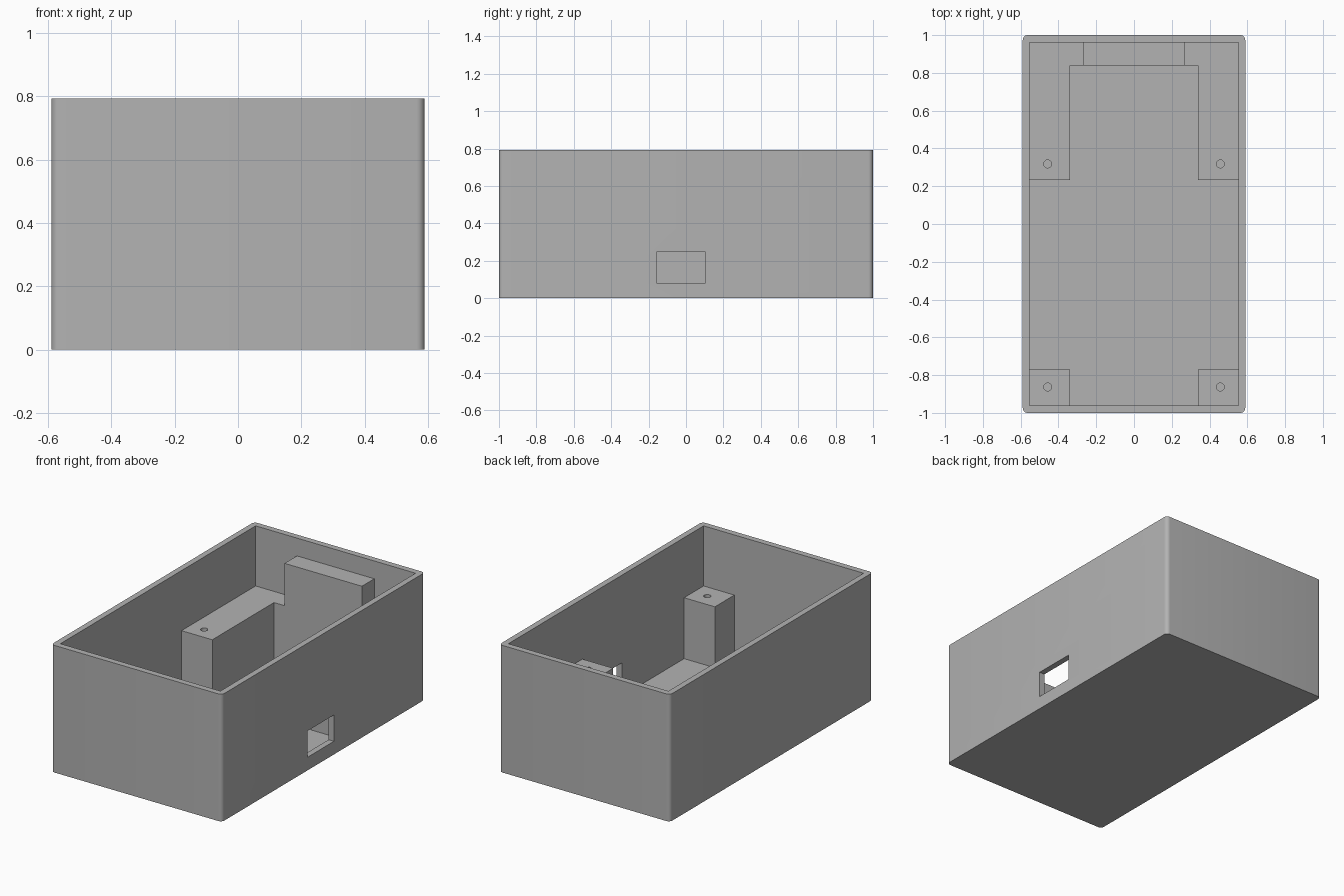
import bpy
import bmesh
from mathutils import Matrix, Vector

if "Cube" in bpy.data.objects:
    bpy.data.objects.remove(bpy.data.objects["Cube"])

W, L, H = 0.589, 1.0, 0.793        # outer half width, half length, height
IW, IL, FLOOR = 0.552, 0.962, 0.038  # cavity half width, half length, floor
POST_X, POST_TOP = 0.34, 0.418
SINK = 0.01                        # how far supports bury into the shell

grey = bpy.data.materials.new("plain grey")
grey.use_nodes = True
grey.diffuse_color = (0.45, 0.45, 0.45, 1)
grey.node_tree.nodes["Principled BSDF"].inputs["Base Color"].default_value = (0.45, 0.45, 0.45, 1)


def finish(name, bm):
    bmesh.ops.recalc_face_normals(bm, faces=bm.faces)
    mesh = bpy.data.meshes.new(name)
    bm.to_mesh(mesh)
    bm.free()
    mesh.materials.append(grey)
    obj = bpy.data.objects.new(name, mesh)
    bpy.context.collection.objects.link(obj)
    return obj


def box(name, lo, hi, corner=0):
    lo, hi = Vector(lo), Vector(hi)
    bm = bmesh.new()
    bmesh.ops.create_cube(bm, size=1, matrix=Matrix.Translation((lo + hi) / 2)
                          @ Matrix.Diagonal((*(hi - lo), 1)))
    if corner:
        upright = [e for e in bm.edges
                   if abs(e.verts[0].co.z - e.verts[1].co.z) > 0.1]
        bmesh.ops.bevel(bm, geom=upright, offset=corner, segments=6,
                        profile=0.5, affect='EDGES')
    return finish(name, bm)


def prism(name, outline, z0, z1):
    bm = bmesh.new()
    face = bm.faces.new([bm.verts.new((x, y, z0)) for x, y in outline])
    up = bmesh.ops.extrude_face_region(bm, geom=[face])["geom"]
    bmesh.ops.translate(bm, vec=(0, 0, z1 - z0),
                        verts=[v for v in up if isinstance(v, bmesh.types.BMVert)])
    return finish(name, bm)


def screw_cutter(x, y, depth=0.25):
    bm = bmesh.new()
    bmesh.ops.create_cone(bm, cap_ends=True, segments=32, radius1=0.021,
                          radius2=0.021, depth=2 * depth,
                          matrix=Matrix.Translation((x, y, POST_TOP)))
    return finish("screw_cutter", bm)


def cut(obj, cutter):
    mod = obj.modifiers.new("cut", 'BOOLEAN')
    mod.operation, mod.solver, mod.object = 'DIFFERENCE', 'EXACT', cutter
    bpy.context.view_layer.objects.active = obj
    bpy.ops.object.modifier_apply(modifier=mod.name)
    bpy.data.objects.remove(cutter)


def smooth(obj):
    bpy.ops.object.select_all(action='DESELECT')
    obj.select_set(True)
    bpy.context.view_layer.objects.active = obj
    bpy.ops.object.shade_smooth_by_angle(angle=0.5)


# Open-topped shell with a cable port in the +x wall
shell = box("enclosure_shell", (-W, -L, 0), (W, L, H), corner=0.025)
cut(shell, box("cavity", (-IW, -IL, FLOOR), (IW, IL, H + 0.2)))
cut(shell, box("port", (IW - 0.05, -0.158, 0.082), (W + 0.05, 0.104, 0.246)))
smooth(shell)

# U-shaped rear support: low arms with a raised centre backrest
half = [(POST_X, 0.84), (POST_X, 0.232), (IW + SINK, 0.232), (IW + SINK, IL + SINK)]
outline = half + [(-x, y) for x, y in reversed(half)]
rear = prism("rear_support", outline, FLOOR - SINK, 0.682)
for s in (-1, 1):
    xs = sorted((s * 0.267, s * 0.7))
    cut(rear, box("step", (xs[0], 0.1, POST_TOP), (xs[1], 1.1, 0.9)))
    cut(rear, screw_cutter(s * 0.457, 0.318))
smooth(rear)

# Front corner posts
for s, side in ((1, "left"), (-1, "right")):
    xs = sorted((s * POST_X, s * (IW + SINK)))
    post = box("front_post_" + side, (xs[0], -IL - SINK, FLOOR - SINK),
               (xs[1], -0.77, POST_TOP))
    cut(post, screw_cutter(s * 0.457, -0.863))
    smooth(post)
